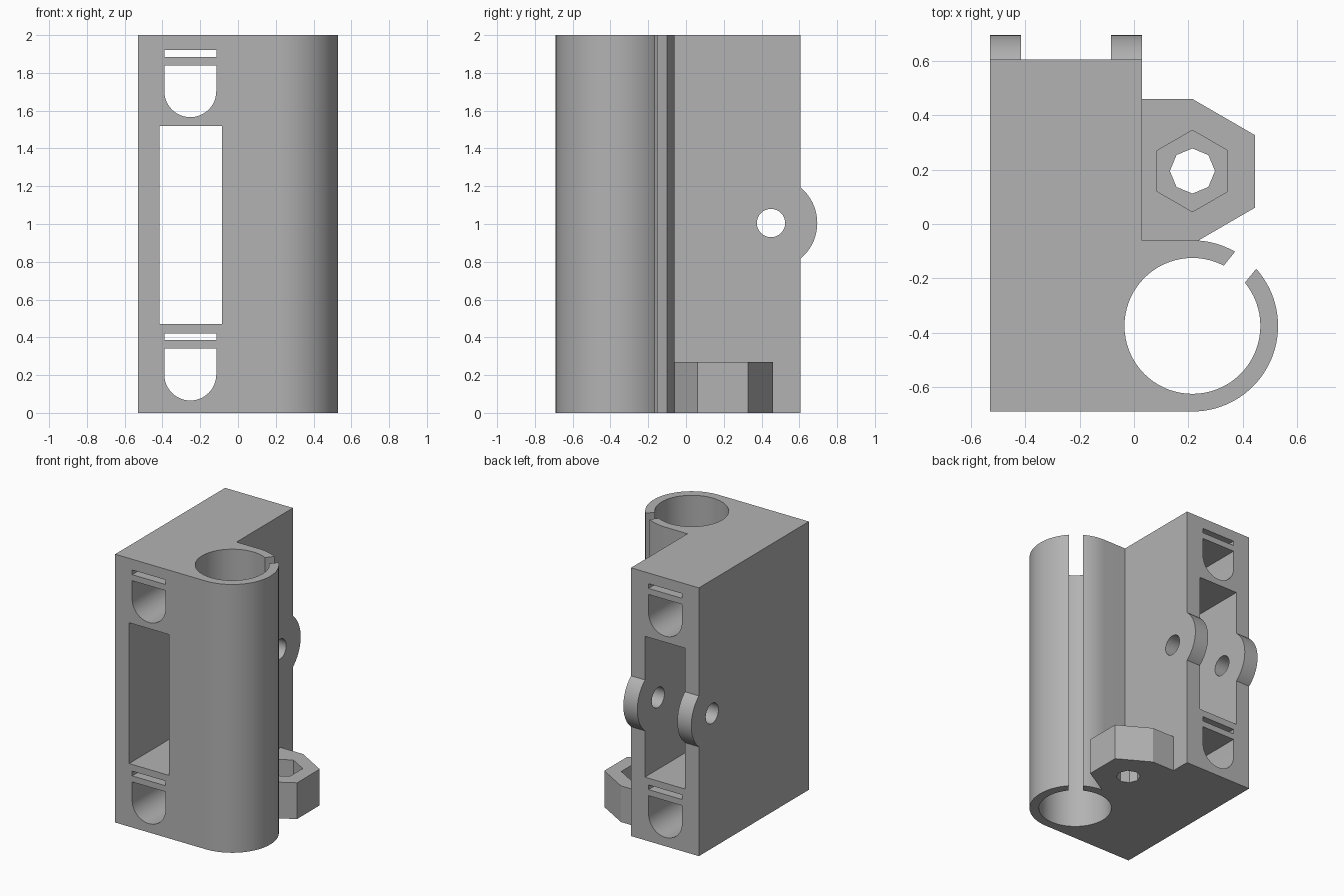
import bpy, bmesh, math
from mathutils import Vector

old = bpy.data.objects.get("Cube")
if old:
    bpy.data.objects.remove(old, do_unlink=True)

grey = bpy.data.materials.new("plain grey")
grey.use_nodes = True
GREY = (0.45, 0.45, 0.45, 1)
grey.diffuse_color = GREY
grey.node_tree.nodes["Principled BSDF"].inputs["Base Color"].default_value = GREY


def prism(name, outline, axis, lo, hi):
    """Extrude a flat outline along an axis: (x,y) on Z, (x,z) on Y, (y,z) on X."""
    place = {"Z": lambda a, b: (a, b, lo), "Y": lambda a, b: (a, lo, b),
             "X": lambda a, b: (lo, a, b)}[axis]
    push = Vector([(hi - lo) * (axis == k) for k in "XYZ"])
    bm = bmesh.new()
    face = bm.faces.new([bm.verts.new(place(a, b)) for a, b in outline])
    new = bmesh.ops.extrude_face_region(bm, geom=[face])["geom"]
    bmesh.ops.translate(bm, vec=push, verts=[v for v in new if isinstance(v, bmesh.types.BMVert)])
    bmesh.ops.recalc_face_normals(bm, faces=bm.faces)
    mesh = bpy.data.meshes.new(name)
    bm.to_mesh(mesh)
    bm.free()
    mesh.materials.append(grey)
    obj = bpy.data.objects.new(name, mesh)
    bpy.context.collection.objects.link(obj)
    return obj


def arc(centre, radius, start, end, steps):
    return [(centre[0] + radius * math.cos(t), centre[1] + radius * math.sin(t))
            for t in (math.radians(start + (end - start) * i / steps) for i in range(steps + 1))]


def circle(centre, radius, sides, start=0):
    return arc(centre, radius, start, start + 360, sides)[:-1]


def rect(a0, a1, b0, b1):
    return [(a0, b0), (a1, b0), (a1, b1), (a0, b1)]


def combine(target, others, operation):
    """Apply booleans in turn and drop the helper objects."""
    bpy.context.view_layer.objects.active = target
    for other in others:
        other.hide_render = True
        mod = target.modifiers.new("combine", "BOOLEAN")
        mod.operation, mod.solver, mod.object = operation, "EXACT", other
        bpy.ops.object.modifier_apply(modifier=mod.name)
        bpy.data.objects.remove(other, do_unlink=True)


LEFT, RIGHT, FRONT, BACK = -0.53, 0.03, -0.69, 0.605
TUBE, NUT, PIN = (0.215, -0.375), (0.215, 0.195), (0.45, 1.005)

# Main block flowing into the round bearing holder
outline = [(LEFT, BACK), (LEFT, FRONT)] + arc(TUBE, 0.315, -90, 90, 48) + [(RIGHT, -0.06), (RIGHT, BACK)]
body = prism("carriage_body", outline, "Z", 0, 2)

# Nut bracket at the foot, and rounded ears on the back
bracket = prism("nut_bracket", [(-0.05, 0.46), (0.215, 0.46), (0.445, 0.327), (0.445, 0.06),
                                (0.235, -0.062), (-0.05, -0.062)], "Z", 0, 0.27)
ears = [prism("pin_ear", circle(PIN, 0.245, 64), "X", a, b)
        for a, b in ((LEFT, -0.415), (-0.085, RIGHT))]
combine(body, [bracket] + ears, "UNION")

# Bearing bore with its angled clamp slot
cutters = [prism("bore", circle(TUBE, 0.25, 72), "Z", -0.1, 2.1)]
along = Vector((math.cos(math.radians(51)), math.sin(math.radians(51))))
side = Vector((-along.y, along.x)) * 0.05
centre = Vector(TUBE)
slot = [centre + along * 0.2 - side, centre + along * 0.4 - side,
        centre + along * 0.4 + side, centre + along * 0.2 + side]
cutters.append(prism("clamp_slot", slot, "Z", -0.1, 2.1))

# Nut pocket, screw hole and hinge pin hole
cutters.append(prism("nut_pocket", circle(NUT, 0.15, 6, 30), "Z", 0.13, 0.4))
cutters.append(prism("screw_hole", circle(NUT, 0.083, 8), "Z", -0.1, 0.4))
cutters.append(prism("pin_hole", circle(PIN, 0.075, 32), "X", -0.7, 0.1))

# Belt window, rod channels and relief slots running front to back
cutters.append(prism("belt_window", rect(-0.415, -0.085, 0.47, 1.52), "Y", -1, 1))
for base in (0, 1.5):
    channel = [(-0.39, base + 0.34)] + arc((-0.2525, base + 0.203), 0.1375, 180, 360, 24) + [(-0.115, base + 0.34)]
    cutters.append(prism("rod_channel", channel, "Y", -1, 1))
    cutters.append(prism("relief_slot", rect(-0.39, -0.115, base + 0.385, base + 0.42), "Y", -1, 1))
combine(body, cutters, "DIFFERENCE")

bpy.ops.object.select_all(action="DESELECT")
body.select_set(True)
bpy.context.view_layer.objects.active = body
bpy.ops.object.shade_smooth_by_angle(angle=math.radians(30))
